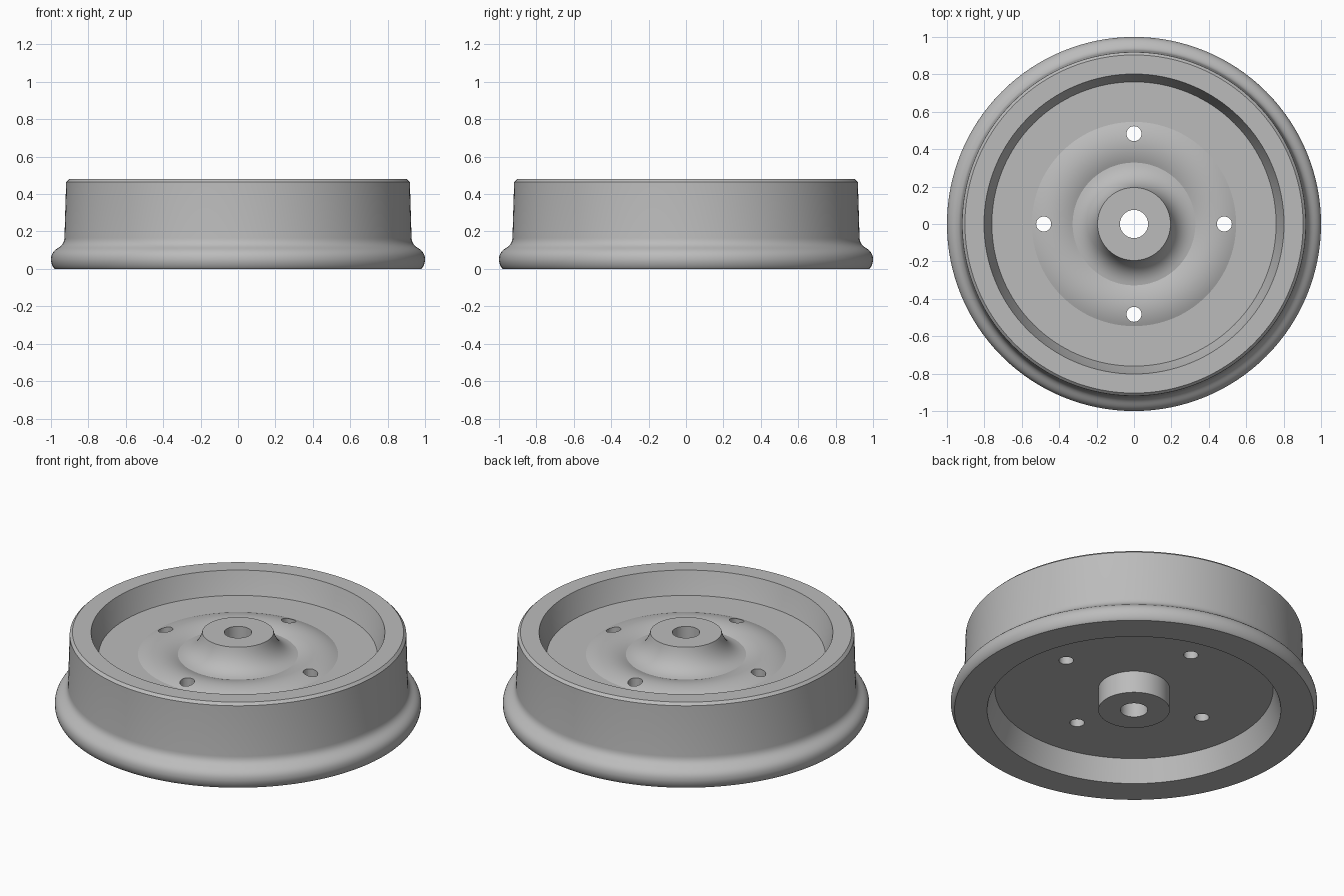
import bpy
import bmesh
import math
from mathutils import Vector

SEGMENTS = 128

cube = bpy.data.objects.get("Cube")
if cube:
    bpy.data.objects.remove(cube, do_unlink=True)

# Plain cast metal
metal = bpy.data.materials.new("grey metal")
metal.use_nodes = True
grey = (0.5, 0.5, 0.5, 1)
metal.diffuse_color = grey
metal.node_tree.nodes["Principled BSDF"].inputs["Base Color"].default_value = grey


def bezier(a, b, c, d, steps=8):
    """Sample a cubic curve in the radius-height plane, leaving out its start."""
    a, b, c, d = map(Vector, (a, b, c, d))
    points = []
    for i in range(1, steps + 1):
        t = i / steps
        s = 1 - t
        points.append(tuple(a * s**3 + b * 3 * s * s * t + c * 3 * s * t * t + d * t**3))
    return points


def lathe(name, profile):
    """Revolve a closed radius-height profile about z."""
    bm = bmesh.new()
    rings = []
    for r, z in profile:
        ring = []
        for i in range(SEGMENTS):
            a = math.tau * i / SEGMENTS
            ring.append(bm.verts.new((r * math.cos(a), r * math.sin(a), z)))
        rings.append(ring)
    for k, low in enumerate(rings):
        high = rings[(k + 1) % len(rings)]
        for i in range(SEGMENTS):
            j = (i + 1) % SEGMENTS
            bm.faces.new((low[i], low[j], high[j], high[i]))
    bmesh.ops.recalc_face_normals(bm, faces=bm.faces)
    mesh = bpy.data.meshes.new(name)
    bm.to_mesh(mesh)
    bm.free()
    obj = bpy.data.objects.new(name, mesh)
    bpy.context.collection.objects.link(obj)
    mesh.materials.append(metal)
    return obj


TOP, WEB_TOP, WEB_BOTTOM = 0.48, 0.347, 0.133
BORE, HUB, WEB_EDGE, LIP = 0.075, 0.195, 0.76, 0.802

# Underside: bore, hub boss, flat web and tapered recess wall
profile = [(BORE, 0), (HUB, 0), (HUB, WEB_BOTTOM), (WEB_EDGE, WEB_BOTTOM), (LIP, 0), (0.98, 0)]

# Rounded flange flowing into the tread
profile += bezier((0.98, 0), (0.99, 0.008), (1, 0.03), (1, 0.05))
profile += bezier((1, 0.05), (1, 0.085), (0.98, 0.1), (0.962, 0.112))
profile += bezier((0.962, 0.112), (0.94, 0.126), (0.93, 0.14), (0.928, 0.165))

# Tapered tread, chamfered rim and upper recess wall
profile += [(0.919, 0.465), (0.904, TOP), (LIP, TOP), (0.782, 0.41), (WEB_EDGE, WEB_TOP)]

# Raised ring on the web
RING_OUT, RING_IN, RING_HEIGHT = 0.546, 0.328, 0.024
for i in range(17):
    t = i / 16
    r = RING_OUT + (RING_IN - RING_OUT) * t
    profile.append((r, WEB_TOP + RING_HEIGHT * 4 * t * (1 - t)))

# Flared hub neck up to the hub face
profile += bezier((RING_IN, WEB_TOP), (0.26, 0.355), (0.215, 0.4), (HUB, TOP), 12)
profile.append((BORE, TOP))

wheel = lathe("flanged_wheel", profile)

# Four bolt holes through the web
bm = bmesh.new()
for i in range(4):
    a = math.tau * i / 4
    made = bmesh.ops.create_cone(bm, cap_ends=True, segments=32, radius1=0.04, radius2=0.04, depth=1)
    bmesh.ops.translate(bm, verts=made["verts"], vec=(0.483 * math.cos(a), 0.483 * math.sin(a), 0.25))
cutter_mesh = bpy.data.meshes.new("bolt_hole_cutter")
bm.to_mesh(cutter_mesh)
bm.free()
cutter_mesh.materials.append(metal)
cutter = bpy.data.objects.new("bolt_hole_cutter", cutter_mesh)
bpy.context.collection.objects.link(cutter)
cutter.hide_render = True

holes = wheel.modifiers.new("bolt_holes", "BOOLEAN")
holes.operation = "DIFFERENCE"
holes.solver = "EXACT"
holes.object = cutter

bpy.ops.object.select_all(action="DESELECT")
wheel.select_set(True)
bpy.context.view_layer.objects.active = wheel
bpy.ops.object.modifier_apply(modifier=holes.name)
bpy.data.objects.remove(cutter, do_unlink=True)
bpy.ops.object.shade_smooth_by_angle(angle=math.radians(18))
